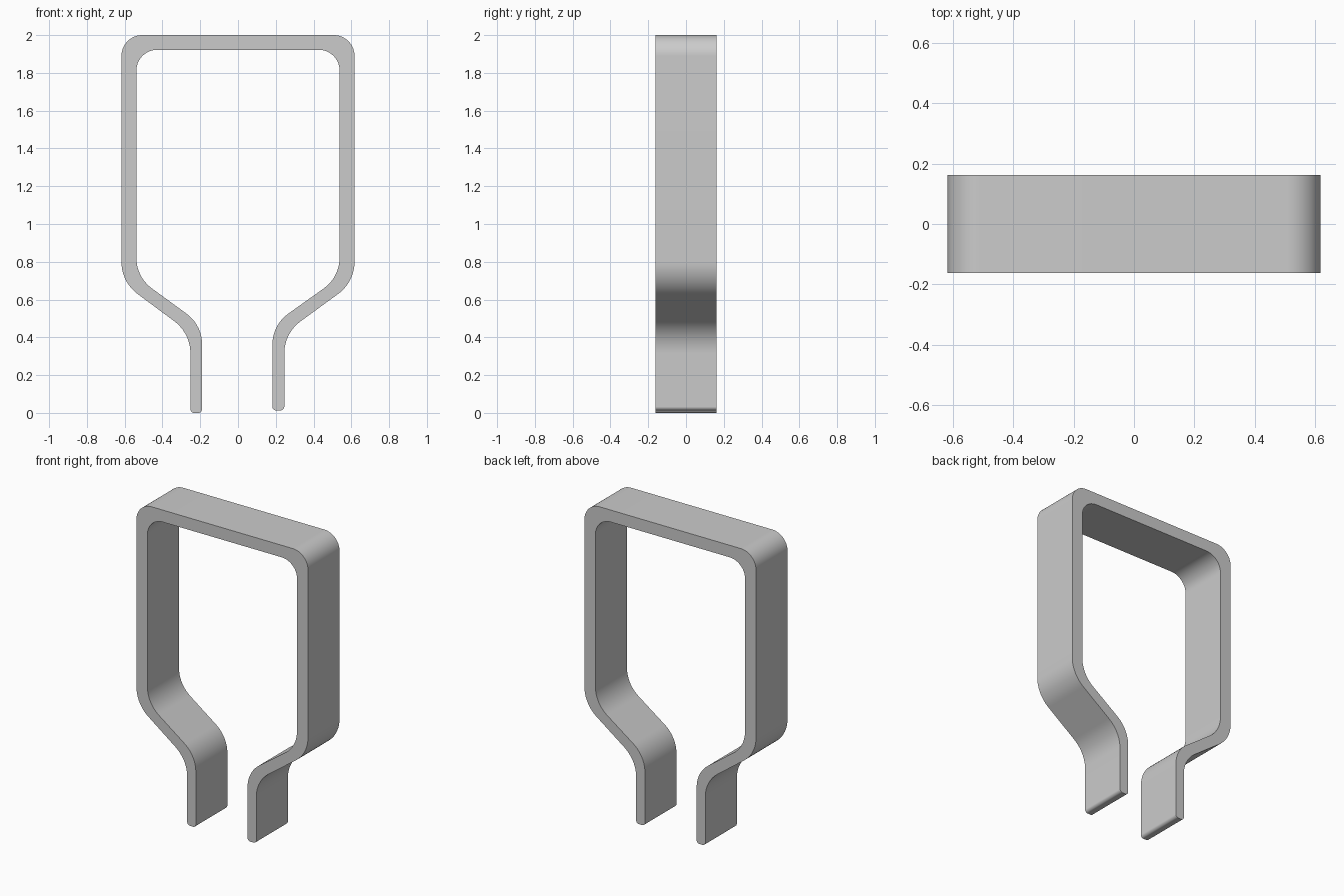
import bpy, bmesh
from math import radians, tan, ceil
from mathutils import Vector

if "Cube" in bpy.data.objects:
    bpy.data.objects.remove(bpy.data.objects["Cube"])

HALF_DEPTH = 0.162


def rounded(points):
    """Round each (x, z, radius) corner of a closed outline with an arc."""
    out = []
    for i, (x, z, r) in enumerate(points):
        p = Vector((x, z))
        a = (Vector(points[i - 1][:2]) - p).normalized()
        b = (Vector(points[(i + 1) % len(points)][:2]) - p).normalized()
        half = a.angle(b) / 2
        centre = p + (a + b).normalized() * (r / (Vector((a.dot((a + b).normalized()), 0)).x and
                                               (1 - a.dot((a + b).normalized()) ** 2) ** 0.5))
        start = p + a * (r / tan(half)) - centre
        end = p + b * (r / tan(half)) - centre
        steps = max(5, ceil(start.angle(end) / radians(6)))
        for k in range(steps + 1):
            d = start.lerp(end, k / steps).normalized()
            out.append(centre + d * r)
    return out


def leg(side, x_out, x_in, bottom):
    """One side, listed from the top outer corner round to the top inner one."""
    return [(side * x, z, r) for x, z, r in (
        (0.617, 2.0, 0.11),
        (0.617, 0.693, 0.21),
        (x_out, 0.422, 0.21),
        (x_out, bottom, 0.02),
        (x_in, bottom, 0.02),
        (x_in, 0.465, 0.20),
        (0.538, 0.719, 0.20),
        (0.538, 1.922, 0.11))]


# Bent strip: outline of both legs and the top bar, extruded through the depth
outline = rounded(leg(-1, 0.252, 0.19, 0.0) + leg(1, 0.245, 0.182, 0.013)[::-1])
bm = bmesh.new()
face = bm.faces.new([bm.verts.new((p.x, -HALF_DEPTH, p.y)) for p in outline])
ext = bmesh.ops.extrude_face_region(bm, geom=[face])
moved = [v for v in ext["geom"] if isinstance(v, bmesh.types.BMVert)]
bmesh.ops.translate(bm, verts=moved, vec=(0, 2 * HALF_DEPTH, 0))
bmesh.ops.recalc_face_normals(bm, faces=bm.faces)
bmesh.ops.triangulate(bm, faces=[f for f in bm.faces if len(f.verts) > 4])

mesh = bpy.data.meshes.new("bent_strap")
bm.to_mesh(mesh)
bm.free()
strap = bpy.data.objects.new("bent_strap", mesh)
bpy.context.collection.objects.link(strap)
bpy.context.view_layer.objects.active = strap
strap.select_set(True)
bpy.ops.object.shade_smooth_by_angle(angle=radians(30))
